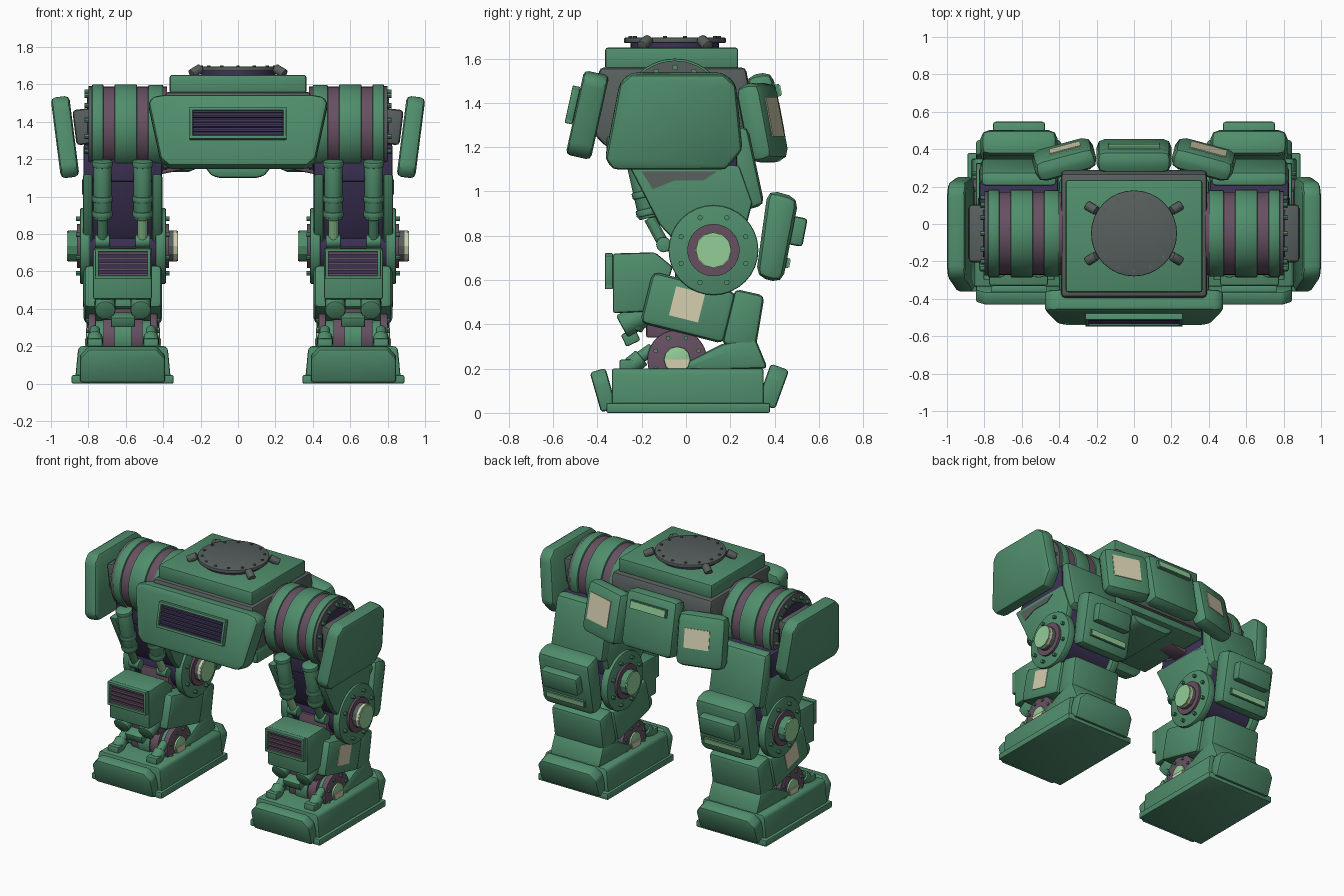
import bpy, bmesh, math
from mathutils import Matrix, Vector

if "Cube" in bpy.data.objects:
    bpy.data.objects.remove(bpy.data.objects["Cube"])


def material(name, rgb):
    m = bpy.data.materials.new(name)
    m.use_nodes = True
    m.diffuse_color = (*rgb, 1)
    m.node_tree.nodes["Principled BSDF"].inputs["Base Color"].default_value = (*rgb, 1)
    return m


GREEN = material("armour green", (0.08, 0.27, 0.15))
LIGHT = material("light green", (0.29, 0.61, 0.31))
CREAM = material("cream", (0.66, 0.62, 0.43))
BROWN = material("mauve brown", (0.135, 0.08, 0.12))
INDIGO = material("dark indigo", (0.045, 0.032, 0.09))
GREY = material("gunmetal grey", (0.095, 0.115, 0.11))


def place(loc, rx=0, ry=0, rz=0):
    rot = Matrix.Rotation(math.radians(rz), 4, 'Z') @ Matrix.Rotation(math.radians(ry), 4, 'Y')
    return Matrix.Translation(loc) @ rot @ Matrix.Rotation(math.radians(rx), 4, 'X')


def box(size, M):
    return lambda bm: bmesh.ops.create_cube(bm, size=1, matrix=M @ Matrix.Diagonal((*size, 1)))


def cyl(p0, p1, r, n=24):
    p0, p1 = Vector(p0), Vector(p1)
    d = p1 - p0
    M = Matrix.Translation((p0 + p1) / 2) @ d.to_track_quat('Z', 'Y').to_matrix().to_4x4()
    return lambda bm: bmesh.ops.create_cone(bm, cap_ends=True, segments=n, radius1=r,
                                            radius2=r, depth=d.length, matrix=M)


def prism(pts, axis, a, b, M=Matrix()):
    # profile in (y, z) along x, or in (x, z) along y
    def add(bm):
        at = (lambda u, v, w: (w, u, v)) if axis == 'x' else (lambda u, v, w: (u, w, v))
        ends = [[bm.verts.new(M @ Vector(at(u, v, w))) for u, v in pts] for w in (a, b)]
        bm.faces.new(ends[0])
        bm.faces.new(ends[1][::-1])
        for i in range(len(pts)):
            j = (i + 1) % len(pts)
            bm.faces.new((ends[0][i], ends[1][i], ends[1][j], ends[0][j]))
    return add


def part(name, mat, pieces, bevel=0.0, mirror=True):
    bm = bmesh.new()
    for add in pieces:
        add(bm)
    bmesh.ops.recalc_face_normals(bm, faces=bm.faces)
    if bevel:
        sharp = [e for e in bm.edges if e.calc_face_angle(0) > 0.6]
        bmesh.ops.bevel(bm, geom=sharp, offset=bevel, segments=2, profile=0.5,
                        affect='EDGES', clamp_overlap=True)
    me = bpy.data.meshes.new(name)
    bm.to_mesh(me)
    bm.free()
    me.materials.append(mat)
    ob = bpy.data.objects.new(name, me)
    bpy.context.scene.collection.objects.link(ob)
    bpy.ops.object.select_all(action='DESELECT')
    ob.select_set(True)
    bpy.context.view_layer.objects.active = ob
    bpy.ops.object.shade_smooth_by_angle(angle=math.radians(28))
    if mirror:
        ob.modifiers.new("Mirror", 'MIRROR').use_mirror_merge = False


def grille(name, M, w, h, slats, slat_mat, mirror):
    # frame standing off a dark backing, with horizontal slats; local front is -y
    off = lambda x, y, z: M @ Matrix.Translation((x, y, z))
    part(name + "_backing", INDIGO, [box((w, 0.01, h), off(0, -0.005, 0))], 0, mirror)
    rails = [box((w + 0.02, 0.035, 0.018), off(0, -0.018, s * h / 2)) for s in (-1, 1)]
    rails += [box((0.018, 0.035, h), off(s * w / 2, -0.018, 0)) for s in (-1, 1)]
    part(name + "_frame", GREEN, rails, 0.004, mirror)
    part(name + "_slats", slat_mat, [box((w * 0.96, 0.018, h * 0.5 / slats),
         off(0, -0.016, h * ((i + 0.5) / slats - 0.5))) for i in range(slats)], 0, mirror)


def light_bar(name, M, w, h, mirror):
    # raised bar with a painted outer face; local front is +y
    part(name + "_base", GREEN, [box((w + .01, .03, h + .01), M)], 0, mirror)
    part(name, LIGHT, [box((w, .008, h), M @ Matrix.Translation((0, .016, 0)))], 0, mirror)


def bolts(name, c, r, n, axis, r_bolt=0.012, h=0.02, mat=GREEN, mirror=True):
    out = []
    for i in range(n):
        t = 2 * math.pi * (i + 0.5) / n
        u, v = r * math.cos(t), r * math.sin(t)
        p = Vector(c) + Vector((0, u, v) if axis == 'x' else (u, v, 0))
        e = Vector((h, 0, 0) if axis == 'x' else (0, 0, h))
        out.append(cyl(p - e, p + e, r_bolt, 8))
    part(name, mat, out, 0, mirror)


# ---- torso ----
part("torso_body", GREY, [prism([(-.39, 1.56), (.27, 1.56), (.29, 1.45), (.26, 1.2),
     (-.36, 1.2), (-.41, 1.25), (-.40, 1.5)], 'x', -.39, .39)], 0.02, False)
part("torso_belly", GREEN, [box((.8, .6, .1), place((0, -.06, 1.2))),
     prism([(-.18, 1.16), (-.14, 1.11), (-.1, 1.1), (.1, 1.1), (.14, 1.11), (.18, 1.16)],
           'y', -.3, .2)], 0.015, False)
part("roof_plate", GREEN, [box((.73, .6, .1), place((0, -.065, 1.6)))], 0.012, False)

# ---- roof hatch ----
part("hatch_seat", INDIGO, [cyl((0, -.05, 1.64), (0, -.05, 1.675), .2, 32)], 0, False)
part("hatch_lid", GREY, [cyl((0, -.05, 1.67), (0, -.05, 1.695), .23, 32)], 0.006, False)
bolts("hatch_bolts", (0, -.05, 1.69), .2, 14, 'z', .009, .011, GREY, False)
part("hatch_latches", GREY, [cyl((.2, -.05 + s * .12, 1.685), (.25, -.05 + s * .15, 1.655), .026, 10)
     for s in (-1, 1)], 0.005)

# ---- chest ----
chest = place((0, -.445, 1.345), rx=-12.5)
half = [(.39, .195), (.455, .185), (.48, .15), (.415, -.155), (.37, -.195)]
part("chest_plate", GREEN, [prism(half + [(-x, z) for x, z in half[::-1]], 'y', -.058, .058, chest)],
     0.022, False)
grille("chest_grille", chest @ Matrix.Translation((0, -.058, .03)), .5, .155, 6, INDIGO, False)

# ---- back plates ----
back = place((0, .365, 1.34), rx=11)
part("back_centre_plate", GREEN, [box((.4, .125, .39), back)], 0.045, False)
light_bar("back_light_bar", back @ Matrix.Translation((0, .066, .105)), .27, .045, False)
for s, nm, px, w, h in ((1, "left", .01, .2, .18), (-1, "right", .02, .17, .13)):
    m = place((s * .373, .345, 1.31), rx=11, rz=-15 * s)
    part(f"back_side_plate_{nm}", GREEN, [box((.335, .125, .36), m)], 0.05, False)
    part(f"back_patch_{nm}", CREAM, [box((w, .008, h), m @ Matrix.Translation((px, .063, .015)))], 0, False)

# ---- shoulder drums ----
DY, DZ = -.05, 1.365
ring = lambda a, b, r: cyl((a, DY, DZ), (b, DY, DZ), r, 40)
part("drum_core", BROWN, [ring(.38, .79, .222)])
part("drum_bands", GREEN, [ring(.40, .48, .232), ring(.54, .66, .235), ring(.72, .78, .235)], 0.006)
part("drum_end_rim", GREY, [ring(.78, .8, .226)])
part("drum_end", INDIGO, [ring(.79, .806, .165)])
bolts("drum_bolts", (.80, DY, DZ), .195, 14, 'x', .013, .02)
part("shoulder_mount", GREY, [box((.13, .31, .19), place((.81, DY, 1.375), ry=7))], 0.02)
part("shoulder_plate", GREEN, [prism([(-.25, .215), (.17, .215), (.225, .165), (.255, -.13), (.18, -.22),
     (-.33, -.22), (-.365, -.17), (-.30, .17)], 'x', -.05, .05,
     place((.925, 0, 1.32), ry=7.3))], 0.025)

# ---- thigh ----
part("hip_block", INDIGO, [box((.42, .42, .2), place((.615, .02, 1.18))),
     prism([(-.2, 1.2), (.24, 1.2), (.3, .95), (.24, .72), (.02, .7), (-.08, .85)],
           'x', .44, .79)], 0.01)
part("hip_strut", BROWN, [box((.2, .12, .04), place((.36, 0, 1.15), ry=12))], 0.01)
part("thigh_sides", GREEN, [prism([(-.26, 1.12), (.24, 1.12), (.3, .95), (.24, .72), (.02, .7),
     (-.12, .85)], 'x', a, b) for a, b in ((.405, .46), (.775, .83))], 0.015)
part("thigh_worn_patch", GREY, [prism([(-.2, 1.09), (.14, 1.09), (.08, 1.05), (-.05, 1.05),
     (-.15, 1.01)], 'x', .828, .834)])
part("thigh_back_plate", GREEN, [prism([(.2, 1.3), (.28, 1.29), (.355, .94), (.22, .9)],
     'x', .41, .82)], 0.03)
for nm, x, rod_mat in (("inner", .51, LIGHT), ("outer", .725, GREEN)):
    top, mid, low = Vector((x, -.235, 1.19)), Vector((x, -.165, .88)), Vector((x, -.1, .76))
    part(f"{nm}_piston_sleeve", GREEN, [cyl(top, mid, .048, 16),
         cyl((x - .04, low.y, low.z), (x + .04, low.y, low.z), .035, 12)]
         + [cyl(top.lerp(mid, t), top.lerp(mid, t + .1), .055, 16) for t in (0, .6, .86)], 0.006)
    part(f"{nm}_piston_rod", rod_mat, [cyl(mid, low, .026, 12)])

# ---- knee ----
KY, KZ = .124, .735
pin = lambda a, b, r, n=32: cyl((a, KY, KZ), (b, KY, KZ), r, n)
part("knee_core", INDIGO, [pin(.43, .80, .16)])
part("knee_collars", BROWN, [pin(.37, .42, .118), pin(.81, .86, .118)])
part("knee_discs", GREEN, [pin(.385, .44, .203), pin(.79, .845, .203)], 0.008)
bolts("knee_bolts_outer", (.845, KY, KZ), .158, 8, 'x')
bolts("knee_bolts_inner", (.385, KY, KZ), .158, 8, 'x')
part("knee_hubs_left_facing", GREY, [pin(.85, .89, .083, 12), pin(-.38, -.345, .083, 12)], 0, False)
part("knee_hubs_right_facing", GREEN, [pin(-.908, -.85, .083, 12), pin(.327, .38, .083, 12)], 0, False)
part("knee_hub_rims", CREAM, [pin(.89, .908, .083, 12), pin(-.345, -.327, .083, 12)], 0, False)
part("knee_hub_caps", LIGHT, [pin(.32, .328, .08, 12), pin(.907, .915, .08, 12)])
part("calf_guard", GREEN, [prism([(.37, 1.01), (.51, .97), (.435, .585), (.315, .615)],
     'x', .41, .82)], 0.045)
part("calf_guard_pad", GREEN, [box((.28, .07, .13), place((.615, .503, .82), rx=-11))], 0.015)
light_bar("calf_light_bar", place((.615, .45, .678), rx=-11), .29, .035, True)

# ---- shin ----
shin = place((.615, .01, .475), rx=-14)
part("shin_block", GREEN, [box((.42, .39, .24), shin)], 0.03)
part("shin_patch", CREAM, [box((.008, .135, .135), place((.825, .005, .49), rx=-14))])
part("shin_link", BROWN, [box((.22, .2, .26), place((.615, .05, .6))),
     box((.24, .16, .12), place((.615, -.1, .4)))], 0.01)
part("shin_back_plate", GREEN, [prism([(.22, .56), (.355, .53), (.315, .29), (.16, .31)],
     'x', .42, .81)], 0.025)
part("shin_front_box", GREEN, [prism([(-.33, .72), (-.14, .725), (-.06, .66), (-.12, .46), (-.33, .45)],
     'x', .46, .775)], 0.012)
grille("shin_grille", place((.615, -.33, .64)), .28, .145, 5, BROWN, True)
knuckles = []
for x in (.52, .71):
    knuckles.append(cyl((x, -.29, .39), (x, -.18, .45), .056, 16))
    knuckles.append(cyl((x, -.24, .38), (x, -.2, .46), .045, 12))
part("shin_knuckles", GREEN, knuckles, 0.01)
part("shin_knuckle_clamp", GREEN, [box((.13, .07, .06), place((.615, -.25, .34), rx=25))], 0.008)

# ---- ankle ----
AY, AZ = -.04, .24
part("ankle_core", BROWN, [cyl((a, AY, AZ), (b, AY, AZ), r, 28)
     for a, b, r in ((.43, .47, .135), (.51, .72, .125), (.76, .80, .135))], 0.006)
part("ankle_axle", GREEN, [cyl((.46, AY, AZ), (.77, AY, AZ), .1), cyl((.57, AY, AZ), (.66, AY, AZ), .135)])
part("ankle_hubs", LIGHT, [cyl((a, AY, AZ), (b, AY, AZ), .06, 12)
     for a, b in ((.418, .44), (.79, .812))], 0.004)
part("ankle_hub_patches", CREAM, [prism([(AY - .055, AZ), (AY + .055, AZ), (AY + .04, .195),
     (AY - .04, .195)], 'x', a, a + .008) for a in (.412, .81)])
for nm, x in (("ankle_bolts_outer", .80), ("ankle_bolts_inner", .43)):
    bolts(nm, (x, AY, AZ), .105, 8, 'x', .01, .012)
links = []
for x in (.465, .765):
    links += [cyl((x, -.28, .2), (x, -.15, .29), .028, 12), cyl((x, -.25, .21), (x, -.2, .25), .042, 12),
              box((.08, .06, .05), place((x, -.27, .215)))]
part("toe_links", GREEN, links, 0.006)

# ---- foot ----
part("foot_body", GREEN, [prism([(.36, .03), (.375, .185), (.39, .2), (.84, .2), (.855, .185), (.87, .03)],
     'y', -.335, .35)], 0.01)
part("foot_sole", GREEN, [box((.545, .74, .045), place((.617, .01, .0225)))], 0.008)
part("heel_wedge", GREEN, [prism([(0, .19), (0, .23), (.16, .31), (.31, .345), (.37, .2)],
     'x', .42, .81)], 0.025)
cap = [(.39, -.092), (.39, .045), (.435, .095), (.80, .095), (.845, .045), (.845, -.092)]
part("toe_cap", GREEN, [prism(cap, 'y', -.037, .037, place((0, -.373, .101), rx=16))], 0.014)
part("heel_cap", GREEN, [prism(cap, 'y', -.044, .044, place((0, .392, .118), rx=-20))], 0.014)
